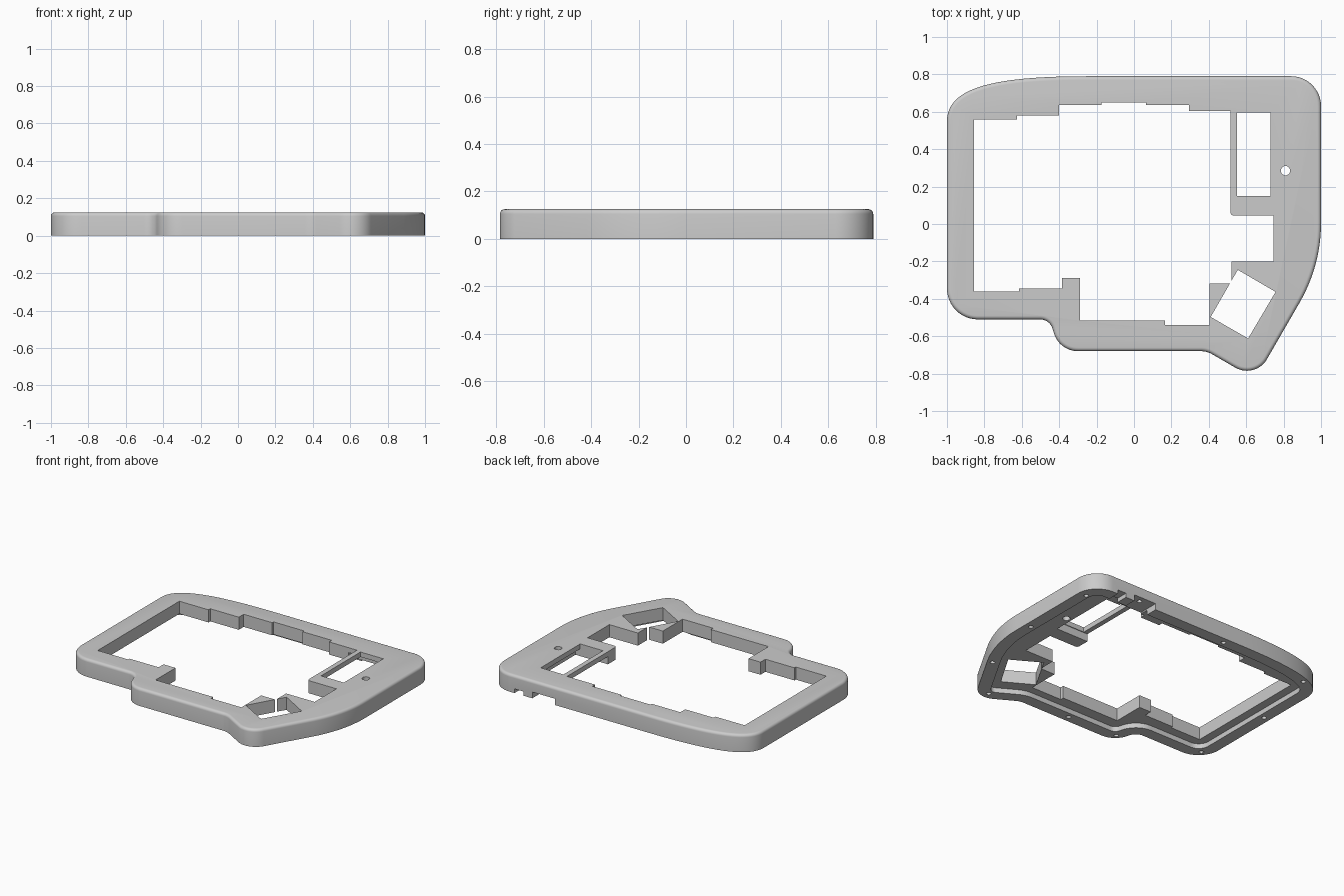
import bpy, bmesh, math
from mathutils import Vector

if "Cube" in bpy.data.objects:
    bpy.data.objects.remove(bpy.data.objects["Cube"], do_unlink=True)

HEIGHT = 0.125
grey = bpy.data.materials.new("plain grey")
grey.use_nodes = True
grey.diffuse_color = (0.6, 0.6, 0.6, 1)
grey.node_tree.nodes["Principled BSDF"].inputs["Base Color"].default_value = (0.6, 0.6, 0.6, 1)


def fillet(corner, before, after, radius, steps=12):
    """Points of a tangent arc that rounds one corner."""
    c = Vector(corner)
    a, b = (Vector(before) - c).normalized(), (Vector(after) - c).normalized()
    half = a.angle(b) / 2
    centre = c + (a + b).normalized() * radius / math.sin(half)
    reach = radius / math.tan(half)
    start, end = c + a * reach - centre, c + b * reach - centre
    first = math.atan2(start.y, start.x)
    turn = math.atan2(start.x * end.y - start.y * end.x, start.dot(end))
    return [centre + radius * Vector((math.cos(first + turn * i / steps),
                                      math.sin(first + turn * i / steps)))
            for i in range(steps + 1)]


def inset(points, distance):
    """Move a counter-clockwise outline inwards."""
    result = []
    for i, p in enumerate(points):
        d1 = (p - points[i - 1]).normalized()
        d2 = (points[(i + 1) % len(points)] - p).normalized()
        n1, n2 = Vector((-d1.y, d1.x)), Vector((-d2.y, d2.x))
        m = (n1 + n2).normalized()
        result.append(p + m * distance / m.dot(n1))
    return result


def prism(name, points, low, high):
    """Extrude an outline into a solid."""
    bm = bmesh.new()
    face = bm.faces.new([bm.verts.new((p[0], p[1], low)) for p in points])
    top = bmesh.ops.extrude_face_region(bm, geom=[face])["geom"]
    bmesh.ops.translate(bm, vec=(0, 0, high - low),
                        verts=[g for g in top if isinstance(g, bmesh.types.BMVert)])
    bmesh.ops.recalc_face_normals(bm, faces=bm.faces)
    return finish(name, bm)


def rounded_slab(name, points, height, radius, steps=5):
    """Stack insets of an outline so the top edge is rounded."""
    bm = bmesh.new()
    rings = [[bm.verts.new((p.x, p.y, 0)) for p in points]]
    for i in range(steps + 1):
        a = math.pi / 2 * i / steps
        z = height - radius + radius * math.sin(a)
        rings.append([bm.verts.new((p.x, p.y, z))
                      for p in inset(points, radius * (1 - math.cos(a)))])
    for lower, upper in zip(rings, rings[1:]):
        for i in range(len(lower)):
            bm.faces.new((lower[i - 1], lower[i], upper[i], upper[i - 1]))
    bm.faces.new(rings[0][::-1])
    bm.faces.new(rings[-1])
    return finish(name, bm)


def finish(name, bm):
    mesh = bpy.data.meshes.new(name)
    bm.to_mesh(mesh)
    bm.free()
    mesh.materials.append(grey)
    obj = bpy.data.objects.new(name, mesh)
    bpy.context.collection.objects.link(obj)
    return obj


def box(x1, y1, x2, y2):
    return [(x1, y1), (x2, y1), (x2, y2), (x1, y2)]


def disc(x, y, r, sides=20):
    return [(x + r * math.cos(math.tau * i / sides), y + r * math.sin(math.tau * i / sides))
            for i in range(sides)]


# Outer outline: rounded corners, then one long sweeping back corner
corners = [(-1, -.51, .165), (-.45, -.51, .07), (-.40, -.68, .135), (.39, -.68, .12),
           (.649, -.83, .123), (1, -.222, .85), (1, .79, .16)]
path = [(-1, .55)] + [c[:2] for c in corners] + [(-.25, .79)]
outline = []
for i, (x, y, r) in enumerate(corners):
    outline += fillet((x, y), path[i], path[i + 2], r)
sweep = [Vector(p) for p in ((-.25, .79), (-.75, .79), (-1, .73), (-1, .55))]
for i in range(21):
    t = i / 20
    outline.append(sum((sweep[k] * math.comb(3, k) * t**k * (1 - t)**(3 - k)
                        for k in range(4)), Vector((0, 0))))

frame = rounded_slab("case_frame", outline, HEIGHT, .02)

# Stepped central opening
opening = [(-.855, -.36), (-.615, -.36), (-.615, -.345), (-.385, -.345), (-.385, -.29),
           (-.29, -.29), (-.29, -.515), (.165, -.515), (.165, -.54), (.405, -.54),
           (.405, -.317), (.52, -.317), (.52, -.2), (.745, -.2), (.745, .045)]
opening += fillet((.515, .045), (.745, .045), (.515, .6), .02, 5)
opening += [(.515, .605), (.295, .605), (.295, .635), (.065, .635), (.065, .65),
            (-.175, .65), (-.175, .635), (-.4, .635), (-.4, .58), (-.625, .58),
            (-.625, .56), (-.855, .56)]

cutters = [
    prism("opening_cutter", opening, -.1, .3),
    prism("underside_recess_cutter", inset(outline, .085), -.1, .035),
    prism("thumb_hole_cutter", [(.41, -.497), (.61, -.612), (.757, -.363), (.555, -.245)], -.1, .3),
    prism("window_cutter", box(.55, .15, .73, .595), -.1, .3),
    prism("window_pocket_cutter", box(.45, .145, .77, .64), -.1, .09),
    prism("button_hole_cutter", disc(.81, .285, .025), -.1, .3),
    prism("wide_port_cutter", box(.48, .6, .66, .9), -.1, .045),
    prism("small_port_cutter", box(.73, .6, .80, .9), -.1, .03),
]
# Screw holes around the underside rim
screws = [(.94, .64), (.58, .745), (-.13, .745), (-.85, .69), (-.955, .17), (-.93, -.43),
          (-.37, -.62), (.02, -.635), (.61, -.735), (.85, -.41), (.955, .1)]
for x, y in screws:
    cutters.append(prism("screw_hole_cutter", disc(x, y, .016, 14), -.1, .07))

# Cut everything from the frame, then discard the cutters
bpy.context.view_layer.objects.active = frame
for cutter in cutters:
    cutter.hide_render = True
    mod = frame.modifiers.new("cut", 'BOOLEAN')
    mod.operation = 'DIFFERENCE'
    mod.solver = 'EXACT'
    mod.object = cutter
    bpy.ops.object.modifier_apply(modifier=mod.name)
    bpy.data.objects.remove(cutter, do_unlink=True)

bpy.ops.object.select_all(action='DESELECT')
frame.select_set(True)
bpy.ops.object.shade_smooth_by_angle(angle=math.radians(30))
